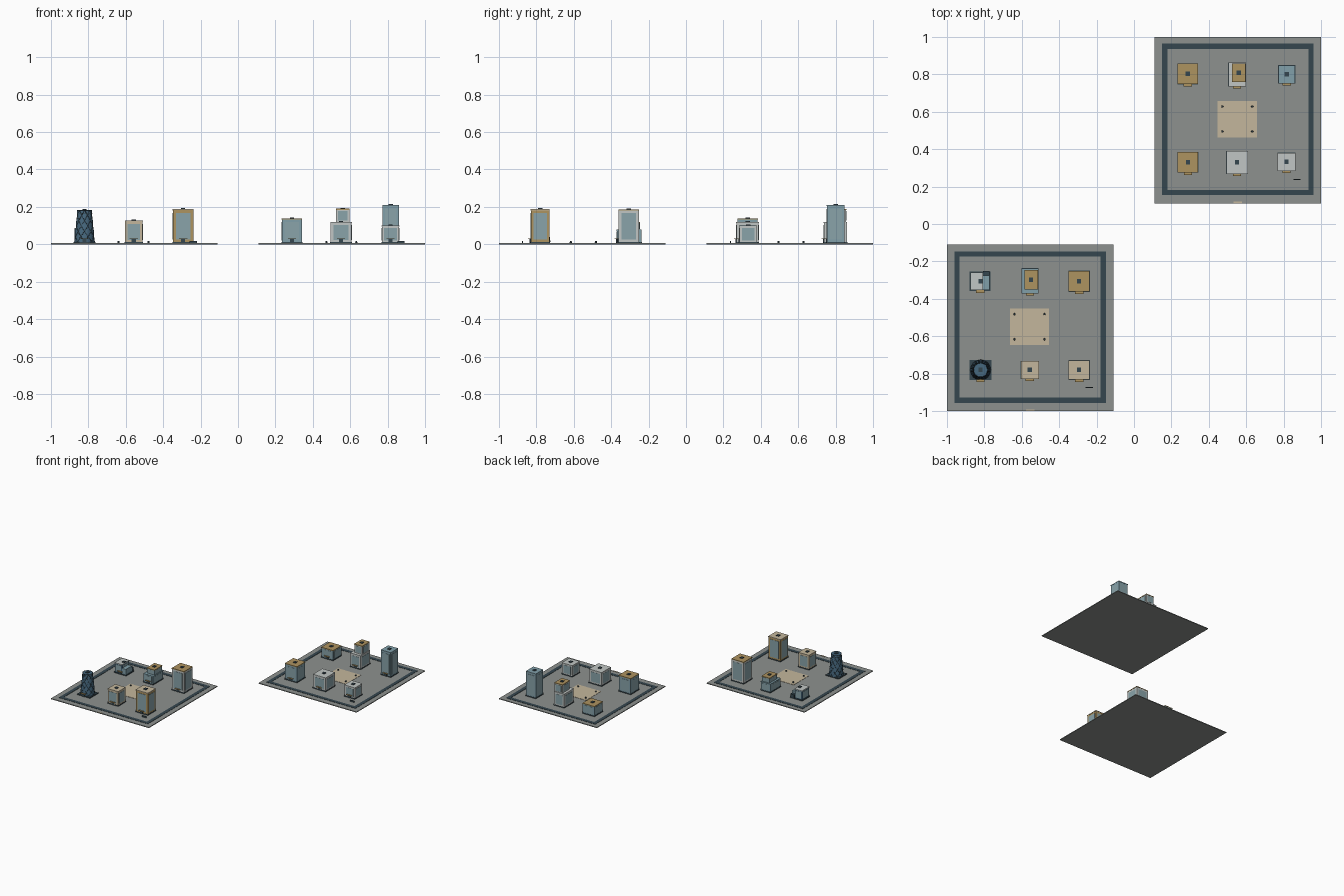
import bpy, bmesh, math
from mathutils import Matrix

if "Cube" in bpy.data.objects:
    bpy.data.objects.remove(bpy.data.objects["Cube"])

# ---- materials ----
def mat(name, r, g, b):
    m = bpy.data.materials.new(name)
    m.diffuse_color = [(c / 255) ** 2.2 for c in (r, g, b)] + [1]
    m.use_nodes = True
    m.node_tree.nodes["Principled BSDF"].inputs["Base Color"].default_value = m.diffuse_color
    return m

PAVE = mat("paving", 140, 144, 141)
DARK = mat("asphalt", 56, 72, 80)
SAND = mat("sandstone", 194, 181, 155)
GOLD = mat("ochre", 172, 146, 96)
WHITE = mat("pale_concrete", 192, 197, 195)
BLUE = mat("blue_cladding", 128, 158, 168)
GLASS = mat("glass", 136, 162, 168)
NAVY = mat("deep_blue", 72, 104, 126)

# ---- helpers ----
def finish(name, bm, m):
    me = bpy.data.meshes.new(name)
    bm.to_mesh(me)
    bm.free()
    me.materials.append(m)
    ob = bpy.data.objects.new(name, me)
    bpy.context.collection.objects.link(ob)
    return ob

def add_box(bm, x0, x1, y0, y1, z0, z1):
    M = Matrix.Translation(((x0 + x1) / 2, (y0 + y1) / 2, (z0 + z1) / 2))
    bmesh.ops.create_cube(bm, size=1, matrix=M @ Matrix.Diagonal((x1 - x0, y1 - y0, z1 - z0, 1)))

def box(name, x, y, w, d, z0, z1, m):
    bm = bmesh.new()
    add_box(bm, x - w / 2, x + w / 2, y - d / 2, y + d / 2, z0, z1)
    return finish(name, bm, m)

G = 0.006   # ground level
P = 0.013   # plinth top

def panels(name, x, y, w, d, z0, z1, m, t=0.0015):
    # one inset glazing slab on each facade
    bm = bmesh.new()
    mx, my = w * 0.36, d * 0.36
    add_box(bm, x - mx, x + mx, y - d / 2 - t, y + d / 2 + t, z0, z1)
    add_box(bm, x - w / 2 - t, x + w / 2 + t, y - my, y + my, z0, z1)
    finish(name, bm, m)

def tier(name, x, y, w, d, z0, z1, wall, cap, glazed=True):
    box(name + "_walls", x, y, w - 0.003, d - 0.003, z0, z1 - 0.006, wall)
    box(name + "_parapet", x, y, w, d, z1 - 0.006, z1, cap)
    if glazed:
        g = min(0.02, (z1 - z0) * 0.16)
        panels(name + "_glazing", x, y, w - 0.003, d - 0.003, z0 + g * 0.6, z1 - g, GLASS)

def fittings(name, x, y, w, d, h, rx, ry, canopy=GOLD):
    # plinth, front door with canopy, rooftop unit
    box(name + "_plinth", x, y, w + 0.002, d + 0.002, G, P, DARK)
    box(name + "_door", x, y - d / 2, 0.022, 0.006, G, 0.028, DARK)
    box(name + "_canopy", x, y - d / 2 - 0.005, 0.044, 0.014, 0.028, 0.032, canopy)
    box(name + "_roof_unit", rx, ry, 0.022, 0.024, h, h + 0.005, DARK)

def block(name, x, y, w, d, h, wall, cap, glazed=True):
    fittings(name, x, y, w, d, h, x, y)
    tier(name, x, y, w, d, P, h, wall, cap, glazed)

def stepped(name, x, y, w, d, h1, x2, y2, w2, d2, h2, wall, cap1, cap2):
    fittings(name, x, y, w, d, h2, x2, y2)
    tier(name + "_lower", x, y, w, d, P, h1, wall, cap1)
    tier(name + "_upper", x2, y2, w2, d2, h1, h2, wall, cap2)

# ---- district plot: slab, ring road, plaza, lamps, sign ----
def plot(name, cx, cy):
    box(name + "_slab", cx, cy, 0.89, 0.89, 0, G, PAVE)
    bm = bmesh.new()
    y, o, t, z = cy + 0.004, 0.405, 0.028, G + 0.002
    for s in (-1, 1):
        a, b = sorted((s * o, s * (o - t)))
        add_box(bm, cx - o, cx + o, y + a, y + b, G - 0.002, z)
        add_box(bm, cx + a, cx + b, y - o + t, y + o - t, G - 0.002, z)
    finish(name + "_ring_road", bm, DARK)
    px, py = cx - 0.003, cy + 0.006
    box(name + "_plaza", px, py, 0.21, 0.195, G, G + 0.002, SAND)
    bm = bmesh.new()
    for sx in (-1, 1):
        for sy in (-1, 1):
            bmesh.ops.create_cone(bm, cap_ends=True, segments=10, radius1=0.006, radius2=0.005, depth=0.01,
                                  matrix=Matrix.Translation((px + sx * 0.08, py + sy * 0.067, 0.012)))
    finish(name + "_bollards", bm, DARK)
    box(name + "_sign", cx + 0.316, cy - 0.318, 0.038, 0.005, G, 0.018, DARK)
    box(name + "_gate_strip", cx, cy - 0.44, 0.045, 0.01, G, G + 0.002, SAND)

plot("south_plot", -0.555, -0.555)
plot("north_plot", 0.555, 0.555)

# ---- south plot buildings ----
block("south_sand_tower", -0.293, -0.78, 0.112, 0.103, 0.188, GOLD, SAND)
block("south_sand_block", -0.557, -0.78, 0.096, 0.096, 0.127, SAND, SAND)
block("south_ochre_tower", -0.293, -0.306, 0.112, 0.112, 0.186, WHITE, GOLD)
stepped("south_stepped", -0.556, -0.304, 0.09, 0.134, 0.078,
        -0.55, -0.298, 0.072, 0.102, 0.12, BLUE, BLUE, GOLD)

# cut-corner block: main volume plus lower wing
fittings("south_corner", -0.822, -0.306, 0.11, 0.1, 0.088, -0.82, -0.306)
tier("south_corner_main", -0.84, -0.306, 0.068, 0.096, P, 0.088, NAVY, WHITE)
box("south_corner_wing", -0.789, -0.315, 0.034, 0.078, P, 0.058, BLUE)
box("south_corner_core", -0.789, -0.264, 0.034, 0.024, P, 0.04, DARK)

# ---- round tapered tower with diagonal lattice ----
tx, ty, h = -0.82, -0.78, 0.183
R0, R1, N = 0.054, 0.038, 24
fittings("round_tower", tx, ty, 0.115, 0.106, h, tx, ty)
bm = bmesh.new()
bmesh.ops.create_cone(bm, cap_ends=True, segments=N, radius1=R0, radius2=R1, depth=h - P,
                      matrix=Matrix.Translation((tx, ty, (h + P) / 2)))
finish("round_tower_shell", bm, NAVY)
cu = bpy.data.curves.new("round_tower_lattice", 'CURVE')
cu.dimensions = '3D'
cu.bevel_depth, cu.bevel_resolution = 0.0016, 0
def spline(pts, cyclic=False):
    s = cu.splines.new('POLY')
    s.points.add(len(pts) - 1)
    for p, q in zip(s.points, pts):
        p.co = (*q, 1)
    s.use_cyclic_u = cyclic
def ring_pt(a, f):
    r = R0 + (R1 - R0) * f
    return (tx + r * math.cos(a), ty + r * math.sin(a), P + (h - P) * f)
for k in range(8):
    for s in (-1, 1):
        spline([ring_pt(k * math.tau / 8 + s * f / 8 * math.pi * 0.75, f / 8) for f in range(9)])
for f in (0.9, 1.0):
    spline([ring_pt(i * math.tau / N, f) for i in range(N)], True)
cu.materials.append(DARK)
bpy.context.collection.objects.link(bpy.data.objects.new("round_tower_lattice", cu))

# ---- north plot buildings ----
block("north_ochre_low", 0.287, 0.802, 0.108, 0.11, 0.09, BLUE, GOLD)
block("north_ochre_block", 0.288, 0.33, 0.11, 0.11, 0.138, BLUE, GOLD)
block("north_pale_block", 0.551, 0.329, 0.116, 0.122, 0.12, WHITE, WHITE)
block("north_pale_low", 0.815, 0.332, 0.096, 0.096, 0.1, WHITE, WHITE)
block("north_blue_tower", 0.816, 0.8, 0.09, 0.096, 0.21, BLUE, BLUE)
stepped("north_stepped", 0.551, 0.799, 0.094, 0.126, 0.12,
        0.56, 0.808, 0.074, 0.098, 0.19, WHITE, WHITE, GOLD)
